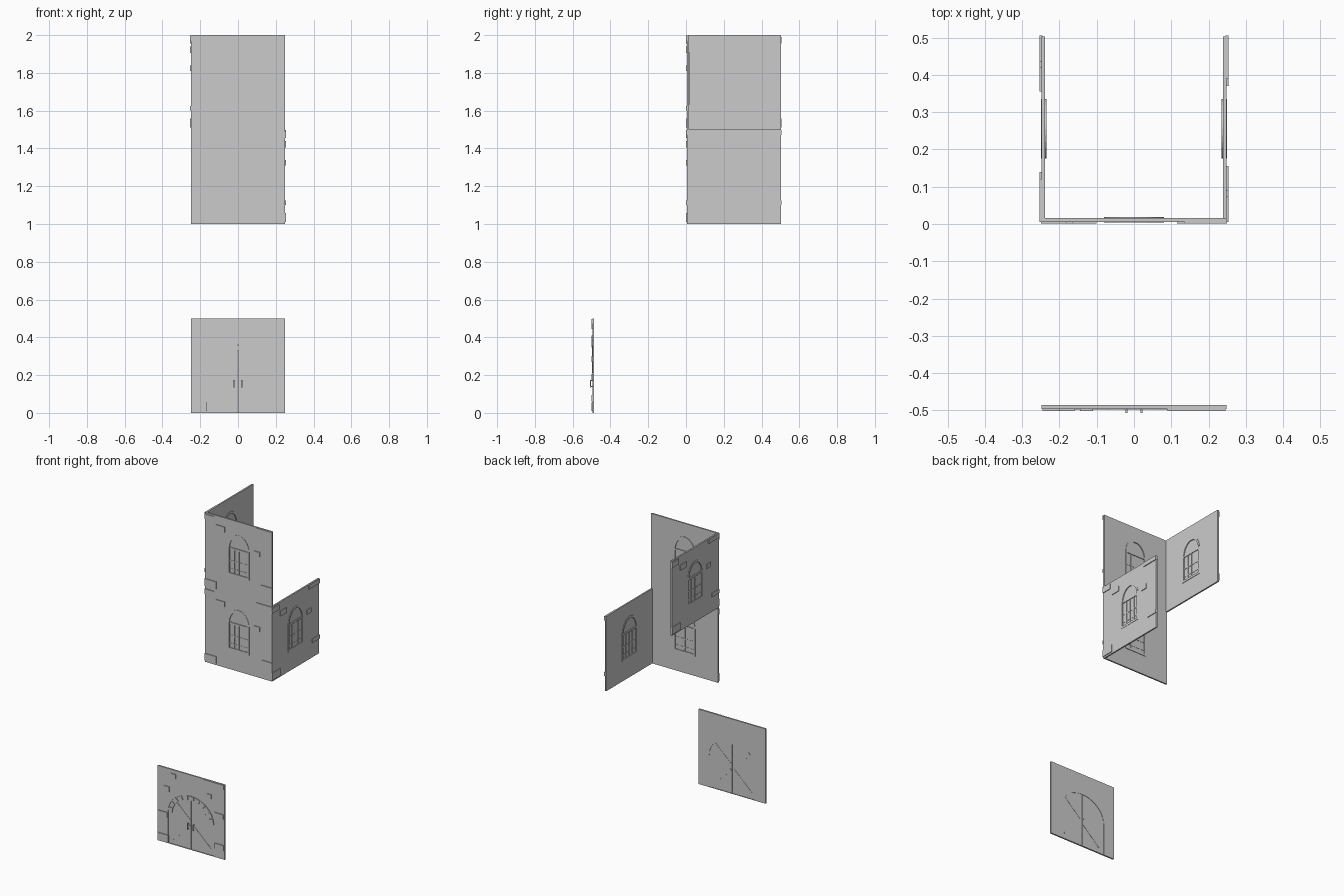
import bpy, bmesh, math
from mathutils import Matrix, Vector

if "Cube" in bpy.data.objects:
    bpy.data.objects.remove(bpy.data.objects["Cube"])

stone = bpy.data.materials.new("grey stone")
stone.diffuse_color = (0.6, 0.6, 0.6, 1)
stone.use_nodes = True
stone.node_tree.nodes["Principled BSDF"].inputs["Base Color"].default_value = stone.diffuse_color


def prism(bm, loops, y0, y1):
    """Solid from x-z outlines (extra loops are holes) between two depths."""
    part = bmesh.new()
    edges = []
    for loop in loops:
        vs = [part.verts.new((x, y0, z)) for x, z in loop]
        edges += [part.edges.new((vs[i - 1], vs[i])) for i in range(len(vs))]
    bmesh.ops.triangle_fill(part, edges=edges, use_beauty=True)
    ext = bmesh.ops.extrude_face_region(part, geom=part.faces[:], use_keep_orig=True)
    moved = [g for g in ext["geom"] if isinstance(g, bmesh.types.BMVert)]
    bmesh.ops.translate(part, verts=moved, vec=(0, y1 - y0, 0))
    bmesh.ops.recalc_face_normals(part, faces=part.faces[:])
    tmp = bpy.data.meshes.new("tmp")
    part.to_mesh(tmp)
    bm.from_mesh(tmp)
    part.free()
    bpy.data.meshes.remove(tmp)


def rect(x0, x1, z0, z1):
    return [(x0, z0), (x1, z0), (x1, z1), (x0, z1)]


def arch(w, z0, zs, rise, n=14):
    """Arched opening: half width, sill, spring height and rise."""
    return [(-w, z0), (w, z0)] + [
        (w * math.cos(math.pi * i / n), zs + rise * math.sin(math.pi * i / n))
        for i in range(n + 1)]


def bar(a, b, width):
    """Straight bar outline between two points."""
    a, b = Vector(a), Vector(b)
    d = (b - a).normalized() * width / 2
    n = Vector((-d.y, d.x))
    return [tuple(p) for p in (a + n, a - n, b - n, b + n)]


def finish(name, bm, place):
    bm.transform(place)
    mesh = bpy.data.meshes.new(name)
    bm.to_mesh(mesh)
    bm.free()
    mesh.materials.append(stone)
    bpy.context.collection.objects.link(bpy.data.objects.new(name, mesh))


def make_wall(name, opening, bricks, place):
    bm = bmesh.new()
    prism(bm, [rect(-0.248, 0.248, 0, 0.5), opening], 0, 0.01)
    finish(name + "_wall", bm, place)
    # raised bricks, slightly proud of the wall
    bm = bmesh.new()
    for b in bricks:
        prism(bm, [rect(*b)], -0.005, 0.002)
    finish(name + "_bricks", bm, place)


WINDOW_BRICKS = [(-0.25, -0.18, 0.455, 0.49), (-0.165, -0.1, 0.405, 0.44),
                 (0.135, 0.25, 0.47, 0.498), (0.115, 0.16, 0.31, 0.34),
                 (0.17, 0.25, 0.1, 0.125), (-0.25, -0.165, 0.01, 0.058)]
DOOR_BRICKS = [(-0.2, -0.16, 0.345, 0.38), (-0.145, -0.11, 0.445, 0.475),
               (0.09, 0.245, 0.47, 0.498), (0.12, 0.15, 0.38, 0.41),
               (0.175, 0.24, 0.27, 0.3), (-0.245, -0.175, 0.17, 0.205),
               (0.175, 0.245, 0.06, 0.095), (-0.245, -0.165, 0.01, 0.055)]


def window_wall(name, place):
    make_wall(name, arch(0.08, 0.13, 0.31, 0.1), WINDOW_BRICKS, place)
    # arched frame, transom and sill
    bm = bmesh.new()
    prism(bm, [arch(0.08, 0.13, 0.31, 0.1), arch(0.068, 0.145, 0.31, 0.085)], -0.002, 0.013)
    prism(bm, [rect(-0.07, 0.07, 0.303, 0.315)], -0.001, 0.012)
    # sash bars
    for x in (-0.035, 0, 0.035):
        prism(bm, [rect(x - 0.004, x + 0.004, 0.14, 0.305)], 0.001, 0.01)
    for z in (0.17, 0.225):
        prism(bm, [rect(-0.07, 0.07, z - 0.004, z + 0.004)], 0.002, 0.009)
    finish(name + "_window_frame", bm, place)
    # pane
    bm = bmesh.new()
    prism(bm, [arch(0.075, 0.135, 0.31, 0.093)], 0.004, 0.007)
    finish(name + "_window_pane", bm, place)


def door_wall(name, place):
    make_wall(name, arch(0.17, 0.004, 0.21, 0.15), DOOR_BRICKS, place)
    # double door leaves
    bm = bmesh.new()
    for s in (-1, 1):
        half = [(s * abs(x), z) for x, z in arch(0.17, 0.004, 0.21, 0.15)[1:10]]
        prism(bm, [[(s * 0.0015, 0.004)] + half + [(s * 0.0015, 0.36)]], 0.003, 0.008)
    finish(name + "_leaves", bm, place)
    # diagonal braces on both faces of each leaf
    bm = bmesh.new()
    for s in (-1, 1):
        for a, b in (((0.01, 0.19), (0.13, 0.3)), ((0.01, 0.16), (0.14, 0.04))):
            prism(bm, [bar((s * a[0], a[1]), (s * b[0], b[1]), 0.02)], 0.001, 0.0095)
    finish(name + "_braces", bm, place)
    # arch stones around the top
    bm = bmesh.new()
    for i in range(11):
        t0, t1 = (math.pi * (i + k) / 11 for k in (0.06, 0.94))
        prism(bm, [[(w * math.cos(t), 0.21 + h * math.sin(t)) for w, h, t in
                    ((0.168, 0.148, t0), (0.168, 0.148, t1),
                     (0.14, 0.12, t1), (0.14, 0.12, t0))]], -0.002, 0.006)
    finish(name + "_arch_stones", bm, place)
    # pull handles
    bm = bmesh.new()
    for x in (-0.02, 0.02):
        prism(bm, [rect(x - 0.003, x + 0.003, 0.135, 0.175)], -0.011, -0.007)
        for z in (0.137, 0.17):
            prism(bm, [rect(x - 0.003, x + 0.003, z, z + 0.005)], -0.008, 0.004)
    finish(name + "_handles", bm, place)


def at(x, y, z, turn=0):
    return Matrix.Translation((x, y, z)) @ Matrix.Rotation(math.radians(turn), 4, "Z")


window_wall("lower_front", at(0, 0.006, 1))
window_wall("upper_front", at(0, 0.006, 1.5))
window_wall("lower_right", at(0.248, 0.255, 1, 90))
window_wall("upper_left", at(-0.248, 0.255, 1.5, -90))
door_wall("entrance", at(0, -0.496, 0))
